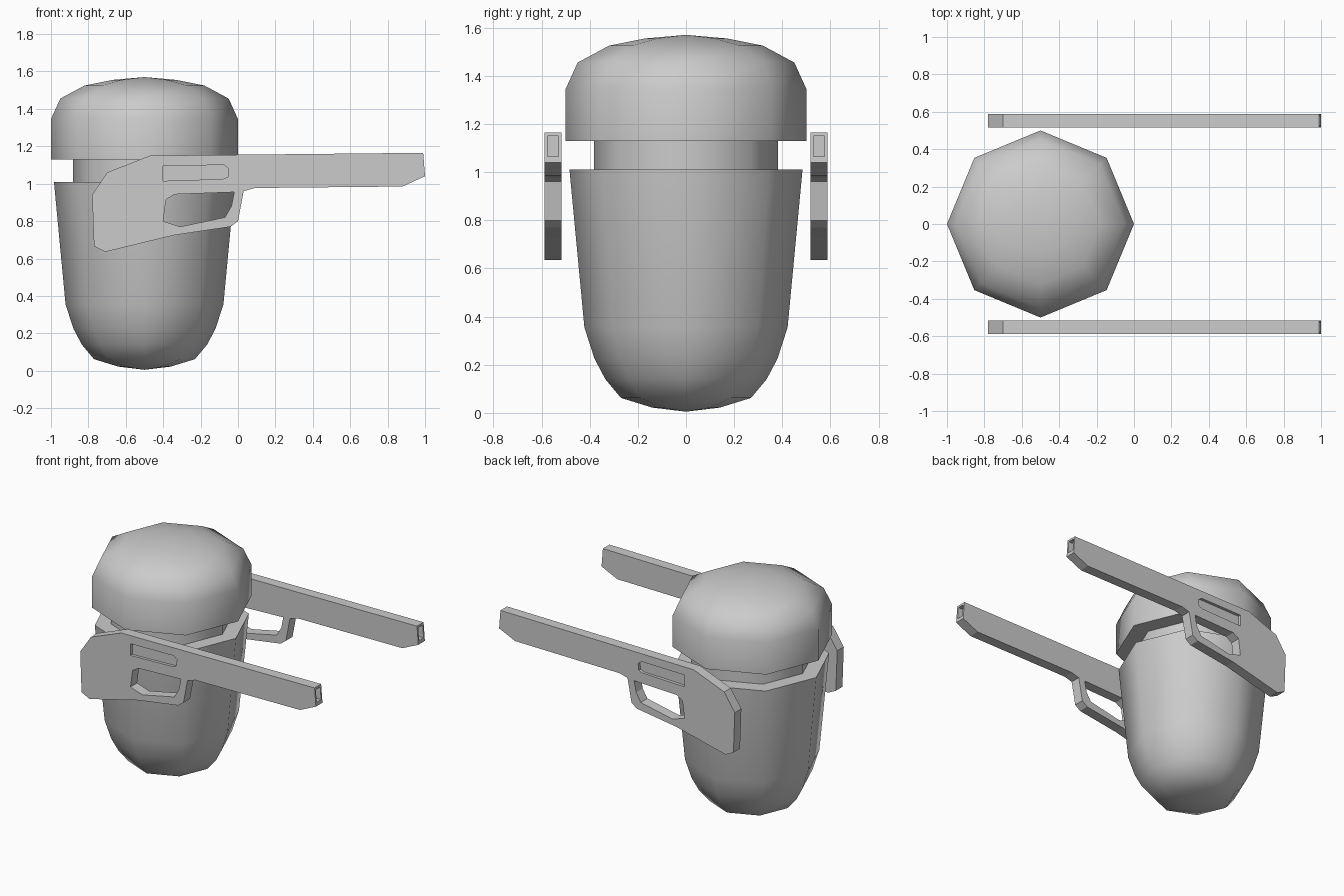
import bpy, bmesh, math

if "Cube" in bpy.data.objects:
    bpy.data.objects.remove(bpy.data.objects["Cube"])

SIDES = 8
AXIS_X = -0.5


def finish(name, bm):
    bmesh.ops.recalc_face_normals(bm, faces=bm.faces)
    mesh = bpy.data.meshes.new(name)
    bm.to_mesh(mesh)
    bm.free()
    obj = bpy.data.objects.new(name, mesh)
    bpy.context.collection.objects.link(obj)
    return obj


def lathe(name, profile):
    """Eight-sided turned solid from (radius, z) points; closes both ends."""
    bm = bmesh.new()
    rings = []
    for r, z in profile:
        n = SIDES if r > 0 else 1
        rings.append([bm.verts.new((AXIS_X + r * math.cos(i * math.tau / SIDES),
                                    r * math.sin(i * math.tau / SIDES), z)) for i in range(n)])
    for a, b in zip(rings, rings[1:]):
        for i in range(SIDES):
            j = (i + 1) % SIDES
            quad = [a[i % len(a)], a[j % len(a)], b[j % len(b)], b[i % len(b)]]
            bm.faces.new(list(dict.fromkeys(quad)))
    for ring in (rings[0], rings[-1]):
        if len(ring) > 1:
            bm.faces.new(ring)
    obj = finish(name, bm)
    bpy.ops.object.select_all(action='DESELECT')
    obj.select_set(True)
    bpy.context.view_layer.objects.active = obj
    bpy.ops.object.shade_smooth_by_angle(angle=math.radians(60))
    return obj


def plate(name, outline, y0, y1):
    """Extrude an (x, z) outline from y0 to y1."""
    bm = bmesh.new()
    face = bm.faces.new([bm.verts.new((x, y0, z)) for x, z in outline])
    ext = bmesh.ops.extrude_face_region(bm, geom=[face])
    for v in ext["geom"]:
        if isinstance(v, bmesh.types.BMVert):
            v.co.y = y1
    return finish(name, bm)


# Rounded body, neck and domed cap
lathe("body", [(0, 0.005), (0.14, 0.022), (0.27, 0.062), (0.335, 0.14),
               (0.38, 0.225), (0.422, 0.355), (0.484, 1.01)])
lathe("neck", [(0.382, 1.0), (0.382, 1.14)])
lathe("cap", [(0.5, 1.13), (0.5, 1.345), (0.45, 1.455), (0.32, 1.525),
              (0.17, 1.555), (0, 1.57)])

# Side blaster: flat slab silhouette
Y0, Y1 = 0.517, 0.588
blaster = plate("side_blasters", [
    (-0.78, 0.94), (-0.70, 1.06), (-0.47, 1.15), (0.99, 1.165), (1.0, 1.04),
    (0.88, 0.985), (0.09, 0.977), (0.03, 0.96), (0.0, 0.80), (-0.04, 0.77),
    (-0.34, 0.725), (-0.71, 0.635), (-0.77, 0.665)], Y0, Y1)

# Cutters: open trigger guard, shallow outer slot, hollow muzzle
cutters = [
    plate("trigger_cutter", [(-0.40, 0.80), (-0.385, 0.915), (-0.34, 0.943), (-0.02, 0.955),
                             (-0.035, 0.88), (-0.07, 0.82), (-0.31, 0.77)], Y0 - 0.1, Y1 + 0.1),
    plate("slot_cutter", [(-0.40, 1.015), (-0.40, 1.095), (-0.075, 1.1), (-0.05, 1.08),
                          (-0.055, 1.035), (-0.08, 1.025)], Y1 - 0.02, Y1 + 0.1),
    plate("muzzle_cutter", [(0.95, 1.065), (0.95, 1.15), (1.1, 1.15), (1.1, 1.065)],
          Y0 + 0.012, Y1 - 0.012),
]
for cutter in cutters:
    mod = blaster.modifiers.new(cutter.name, 'BOOLEAN')
    mod.operation = 'DIFFERENCE'
    mod.solver = 'EXACT'
    mod.object = cutter
    cutter.hide_render = True
    cutter.hide_set(True)

# Matching blaster on the other side
mirror = blaster.modifiers.new("mirror", 'MIRROR')
mirror.use_axis = (False, True, False)
